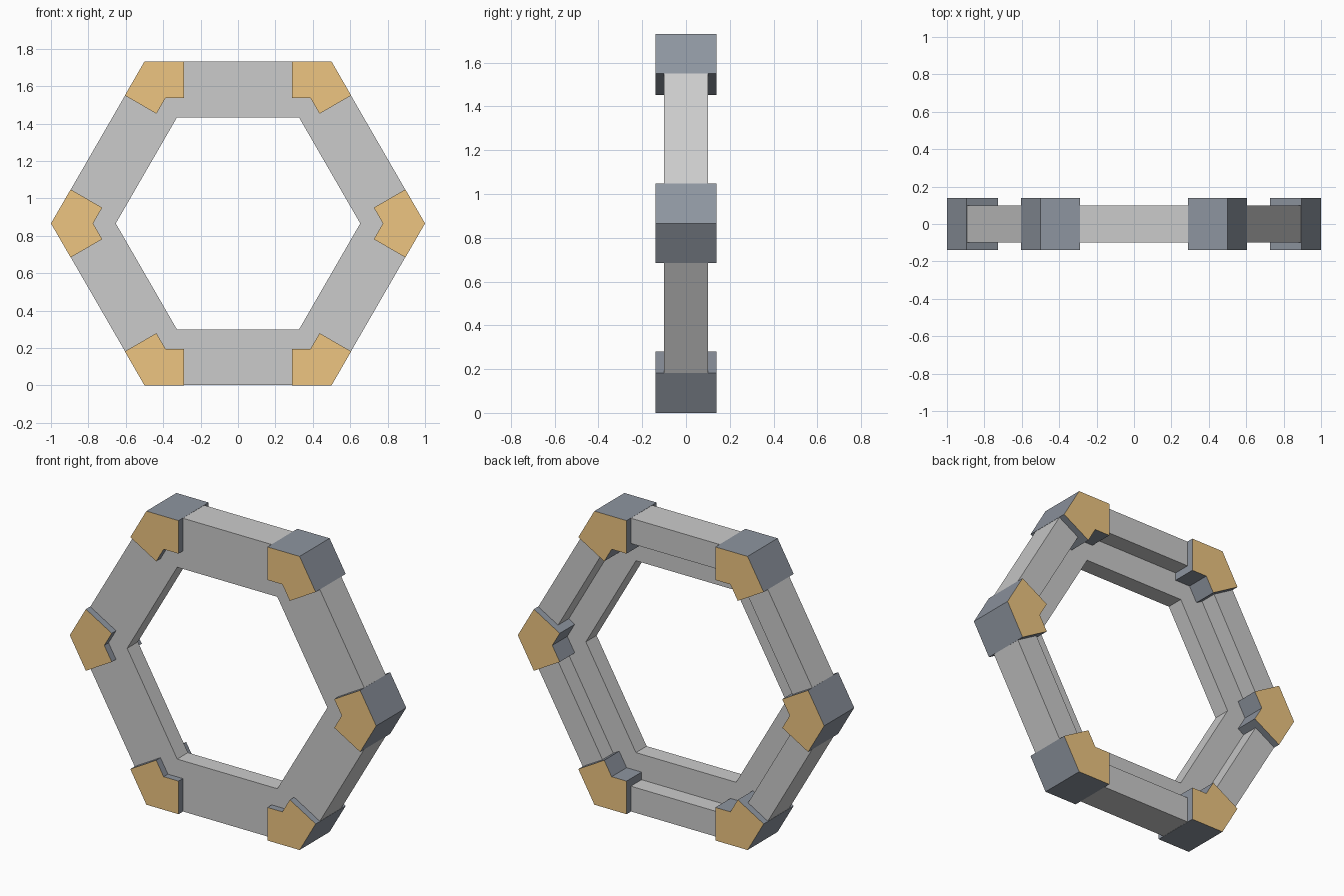
import bpy, bmesh, math
from mathutils import Matrix, Vector

if "Cube" in bpy.data.objects:
    bpy.data.objects.remove(bpy.data.objects["Cube"])

C30 = math.cos(math.radians(30))
CENTRE = Vector((0, 0, C30))


def material(name, rgb):
    m = bpy.data.materials.new(name)
    m.diffuse_color = (*rgb, 1)
    m.use_nodes = True
    m.node_tree.nodes["Principled BSDF"].inputs["Base Color"].default_value = m.diffuse_color
    return m


def finish(bm, name, mats=()):
    bmesh.ops.recalc_face_normals(bm, faces=bm.faces)
    me = bpy.data.meshes.new(name)
    bm.to_mesh(me)
    bm.free()
    for m in mats:
        me.materials.append(m)
    ob = bpy.data.objects.new(name, me)
    bpy.context.collection.objects.link(ob)
    return ob


# Hexagonal frame: stepped section (inset from outer edge, y) swept round six corners
section = [(0.001, -0.1), (0.3, -0.1), (0.3, 0), (0.15, 0), (0.15, 0.1), (0.001, 0.1)]
bm = bmesh.new()
rings = []
for k in range(6):
    a = math.radians(60 * k)
    rings.append([bm.verts.new(CENTRE + Vector((math.cos(a) * (1 - d / C30), y,
                                                math.sin(a) * (1 - d / C30))))
                  for d, y in section])
n = len(section)
for k in range(6):
    p, q = rings[k], rings[(k + 1) % 6]
    for i in range(n):
        j = (i + 1) % n
        bm.faces.new((p[i], p[j], q[j], q[i]))
finish(bm, "hexagon_frame")

# Corner brackets: chevron plates wrapping each corner, coloured front and back
steel = material("bracket_steel", (0.27, 0.30, 0.35))
gold = material("bracket_gold", (0.85, 0.56, 0.22))
ARM, WIDTH, HALF = 0.21, 0.195, 0.14
along = Vector((-0.5, 0, C30))       # direction of the upper edge at the +x corner
inward = Vector((-C30, 0, -0.5))     # perpendicular to that edge
tip = Vector((1, 0, 0))
end = tip + along * ARM
inner_end = end + inward * WIDTH
notch = Vector((1 - WIDTH / C30, 0, 0))


def flip(v):
    return Vector((v.x, v.y, -v.z))


outline = [tip, end, inner_end, notch, flip(inner_end), flip(end)]
for k in range(6):
    bm = bmesh.new()
    face = bm.faces.new([bm.verts.new(v + Vector((0, -HALF, 0))) for v in outline])
    ext = bmesh.ops.extrude_face_region(bm, geom=[face], use_keep_orig=True)
    bmesh.ops.translate(bm, vec=(0, 2 * HALF, 0),
                        verts=[g for g in ext["geom"] if isinstance(g, bmesh.types.BMVert)])
    bm.normal_update()
    for f in bm.faces:
        f.material_index = 1 if abs(f.normal.y) > 0.9 else 0
    bmesh.ops.transform(bm, verts=bm.verts,
                        matrix=Matrix.Translation(CENTRE) @ Matrix.Rotation(math.radians(60 * k), 4, 'Y'))
    finish(bm, f"corner_bracket_{k + 1}", (steel, gold))
